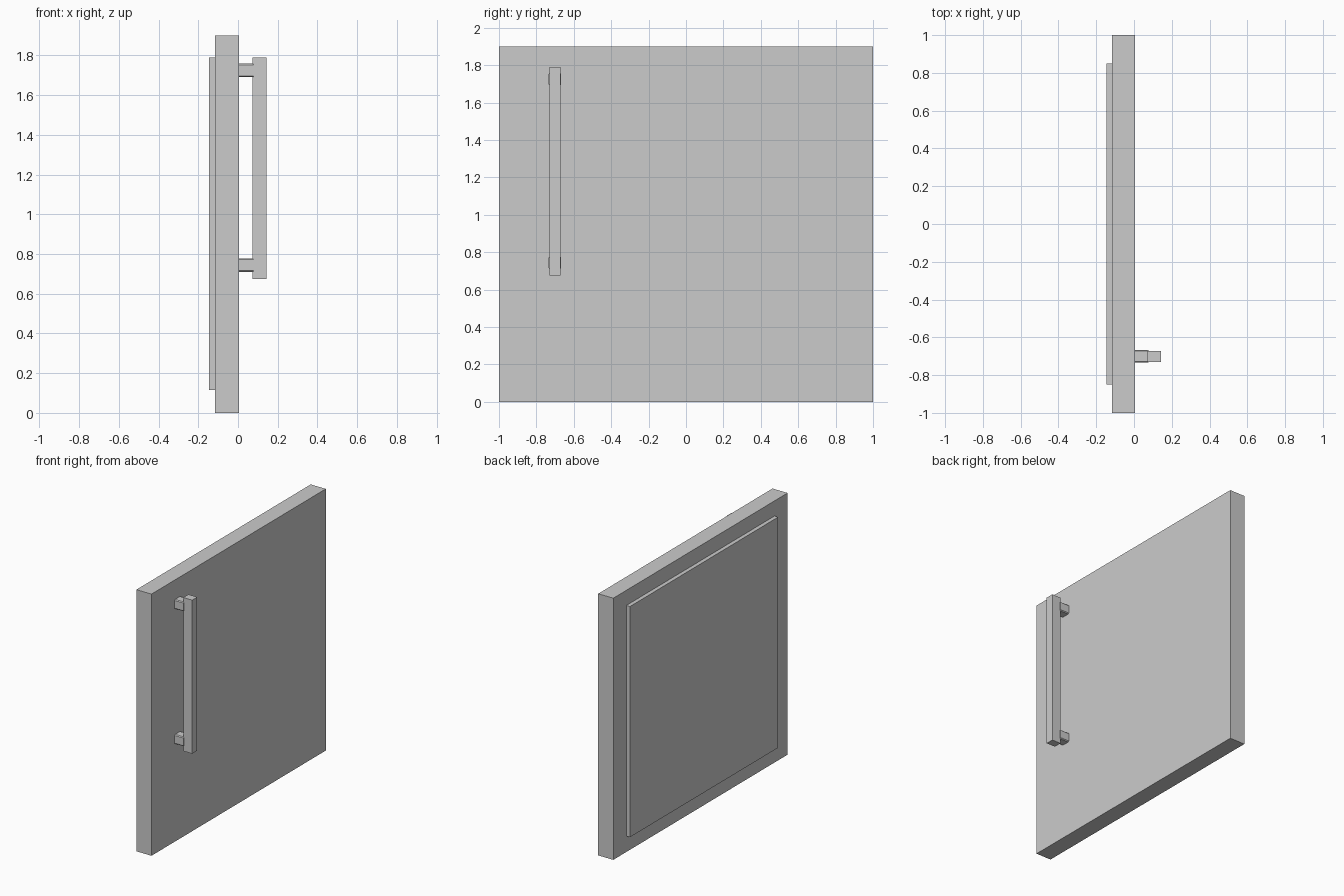
import bpy
import bmesh

if "Cube" in bpy.data.objects:
    bpy.data.objects.remove(bpy.data.objects["Cube"])


def box(name, x, y, z, chamfer=0.0):
    """Box between (min, max) pairs, with optional chamfered edges along x."""
    bm = bmesh.new()
    bmesh.ops.create_cube(bm, size=1)
    for v in bm.verts:
        for i, (lo, hi) in enumerate((x, y, z)):
            v.co[i] = hi if v.co[i] > 0 else lo
    if chamfer:
        edges = [e for e in bm.edges
                 if abs(e.verts[0].co.x - e.verts[1].co.x) > 1e-5]
        bmesh.ops.bevel(bm, geom=edges, offset=chamfer, segments=1,
                        affect='EDGES')
    mesh = bpy.data.meshes.new(name)
    bm.to_mesh(mesh)
    bm.free()
    obj = bpy.data.objects.new(name, mesh)
    bpy.context.collection.objects.link(obj)
    return obj


# Door slab and the thinner raised panel on its inner side
box("door_slab", (-0.116, 0.005), (-1.0, 1.0), (0.0, 1.9))
box("inner_panel", (-0.145, -0.116), (-0.85, 0.85), (0.115, 1.79))

# Handle bar
box("handle_bar", (0.072, 0.143), (-0.73, -0.672), (0.675, 1.79))

# Two handle mounts joining bar to door
for name, zc in (("lower_handle_mount", 0.744), ("upper_handle_mount", 1.724)):
    box(name, (0.005, 0.078), (-0.734, -0.667), (zc - 0.034, zc + 0.034), 0.006)
